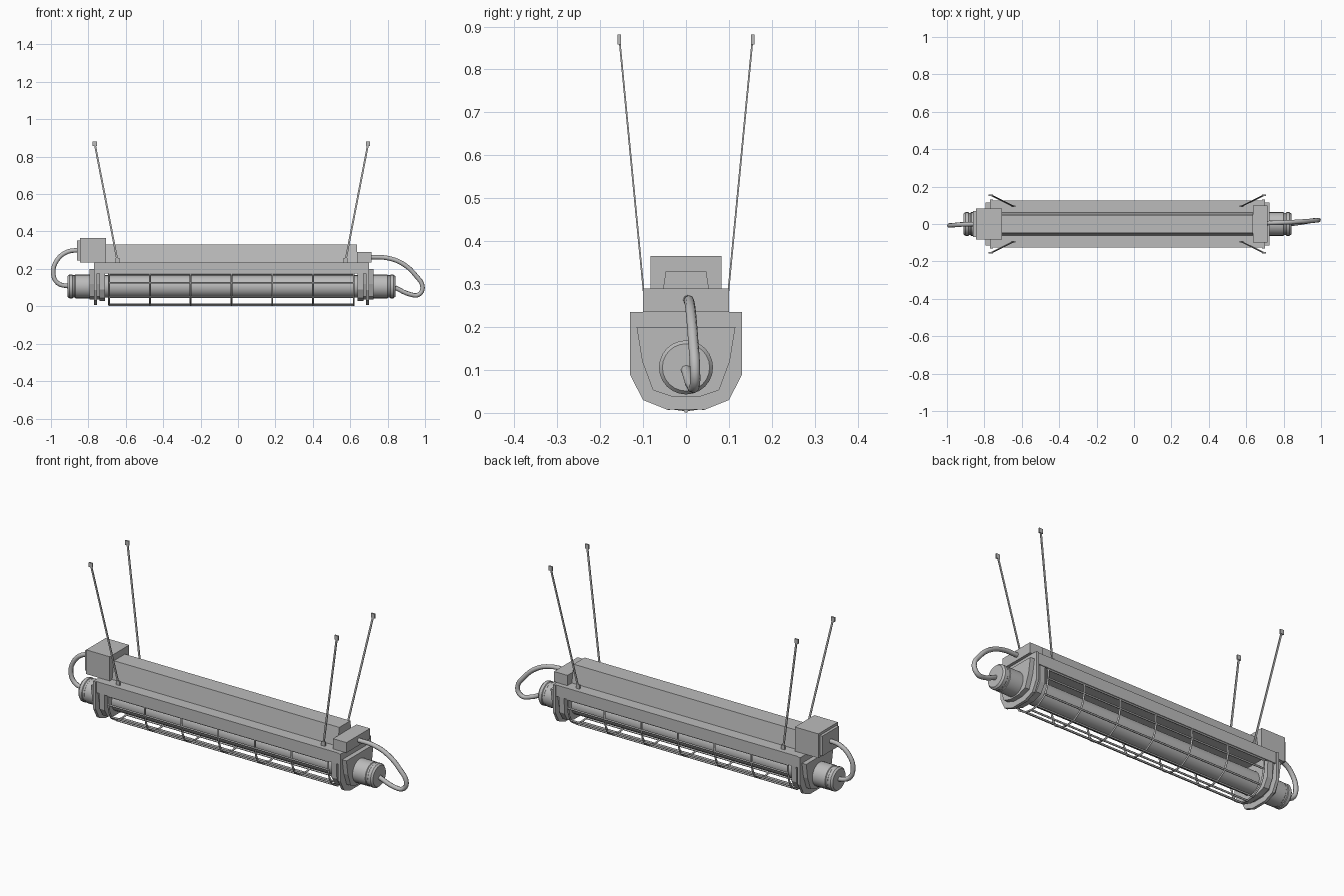
import bpy, bmesh, math
from mathutils import Vector

cube = bpy.data.objects.get("Cube")
if cube:
    bpy.data.objects.remove(cube, do_unlink=True)

grey = bpy.data.materials.new("plain grey")
grey.use_nodes = True
COLOUR = (0.5, 0.5, 0.5, 1)
grey.diffuse_color = COLOUR
grey.node_tree.nodes["Principled BSDF"].inputs["Base Color"].default_value = COLOUR

MID = -0.035    # centre of the lamp body along x
AXIS = 0.106    # height of the tube axis


def finish(name, bm):
    bmesh.ops.recalc_face_normals(bm, faces=bm.faces)
    mesh = bpy.data.meshes.new(name)
    bm.to_mesh(mesh)
    bm.free()
    mesh.materials.append(grey)
    obj = bpy.data.objects.new(name, mesh)
    bpy.context.collection.objects.link(obj)
    return obj


def smooth(obj):
    bpy.ops.object.select_all(action="DESELECT")
    obj.select_set(True)
    bpy.context.view_layer.objects.active = obj
    bpy.ops.object.shade_smooth_by_angle(angle=math.radians(35))


def box(name, x, y, z):
    bm = bmesh.new()
    bmesh.ops.create_cube(bm, size=1)
    for v in bm.verts:
        v.co = [lo + (c + 0.5) * (hi - lo) for c, (lo, hi) in zip(v.co, (x, y, z))]
    return finish(name, bm)


def mirrored(half):
    """Closed symmetric (y, z) outline from its +y half."""
    return half + [(-y, z) for y, z in reversed(half) if y > 0]


def extrude(name, outline, x0, x1):
    bm = bmesh.new()
    face = bm.faces.new([bm.verts.new((x0, y, z)) for y, z in outline])
    new = bmesh.ops.extrude_face_region(bm, geom=[face])["geom"]
    for v in new:
        if isinstance(v, bmesh.types.BMVert):
            v.co.x = x1
    return finish(name, bm)


def ring_frame(name, outer, inner, x0, x1):
    """Open frame between two matching (y, z) paths."""
    return extrude(name, outer + inner[::-1], x0, x1)


def lathe(name, profile, sides=24):
    """Spin (x, radius) pairs around the tube axis."""
    bm = bmesh.new()
    rings = []
    for x, r in profile:
        rings.append([bm.verts.new((x, r * math.cos(a), AXIS + r * math.sin(a)))
                      for a in (math.tau * i / sides for i in range(sides))])
    for a, b in zip(rings, rings[1:]):
        for i in range(sides):
            j = (i + 1) % sides
            bm.faces.new((a[i], a[j], b[j], b[i]))
    bm.faces.new(rings[0])
    bm.faces.new(rings[-1])
    obj = finish(name, bm)
    smooth(obj)


def wire(name, points, radius, curved=False):
    curve = bpy.data.curves.new(name, "CURVE")
    curve.dimensions = "3D"
    curve.bevel_depth = radius
    curve.bevel_resolution = 2 if curved else 1
    curve.resolution_u = 4
    curve.use_fill_caps = True
    if curved:
        spline = curve.splines.new("BEZIER")
        spline.bezier_points.add(len(points) - 1)
        for p, co in zip(spline.bezier_points, points):
            p.co = co
            p.handle_left_type = p.handle_right_type = "AUTO"
    else:
        spline = curve.splines.new("POLY")
        spline.points.add(len(points) - 1)
        for p, co in zip(spline.points, points):
            p.co = (*co, 1)
    curve.materials.append(grey)
    obj = bpy.data.objects.new(name, curve)
    bpy.context.collection.objects.link(obj)


# Housing: inverted tray, open underneath
shell = mirrored([(0.125, 0.235), (0.125, 0.175)])
hollow = mirrored([(0.115, 0.215), (0.115, 0.175)])
ring_frame("housing", shell[1::-1] + shell[:1:-1], hollow[1::-1] + hollow[:1:-1], -0.765, 0.695)

# Ballast channel and junction boxes on top
extrude("top_channel", mirrored([(0.062, 0.235), (0.047, 0.33)]), -0.71, 0.635)
box("junction_box", (-0.845, -0.705), (-0.083, 0.083), (0.235, 0.365))
box("junction_cover", (-0.86, -0.845), (-0.07, 0.07), (0.245, 0.352))
box("connector_box", (0.635, 0.715), (-0.1, 0.1), (0.235, 0.29))

# End frames, collars and end plates
plate = mirrored([(0.13, 0.235), (0.13, 0.088), (0.1, 0.03), (0.045, 0.008)])
collar = mirrored([(0.122, 0.2), (0.118, 0.09), (0.092, 0.045), (0.04, 0.028)])
end = mirrored([(0.115, 0.2), (0.102, 0.12), (0.077, 0.053), (0.03, 0.037)])
for side, name in ((-1, "right"), (1, "left")):
    def at(d):
        return MID + side * d
    extrude(name + "_end_flange", plate, at(0.72), at(0.735))
    extrude(name + "_collar", collar, at(0.675), at(0.705))
    extrude(name + "_inner_neck", end, at(0.70), at(0.725))
    extrude(name + "_end_plate", end, at(0.735), at(0.76))
    lathe(name + "_tube_cap", [(at(0.755), 0.063), (at(0.835), 0.063), (at(0.838), 0.06),
                               (at(0.848), 0.06), (at(0.851), 0.063), (at(0.867), 0.063),
                               (at(0.876), 0.055)])

# Lamp tube
lathe("lamp_tube", [(MID - 0.68, 0.06), (MID + 0.68, 0.06)])

# Wire guard: hoops and long rods
hoop = [(0.118, 0.185), (0.118, 0.125), (0.108, 0.08), (0.09, 0.043),
        (0.045, 0.014), (0, 0.008)]
hoop += [(-y, z) for y, z in hoop[-2::-1]]
for i in range(7):
    x = MID + (i - 3) * 0.218
    wire(f"guard_hoop_{i + 1}", [(x, y, z) for y, z in hoop], 0.005)
for y, z in ((0.118, 0.172), (0.118, 0.125), (0.094, 0.05), (0.04, 0.011)):
    for s in (-1, 1):
        wire("guard_rod", [(MID - 0.658, s * y, z), (MID + 0.658, s * y, z)], 0.005)
wire("guard_bottom_rod", [(MID - 0.658, 0, 0.005), (MID + 0.658, 0, 0.005)], 0.005)

# Hangers: flat straps with a clip at either end
for sx in (-1, 1):
    for sy in (-1, 1):
        low = Vector((MID + sx * 0.61, sy * 0.095, 0.245))
        high = Vector((MID + sx * 0.731, sy * 0.155, 0.87))
        for name, p in (("hanger_foot", low), ("hanger_clip", high)):
            box(name, (p.x - 0.011, p.x + 0.011), (p.y - 0.004, p.y + 0.004),
                (p.z - 0.012, p.z + 0.012))
        strap = box("hanger_strap", (-0.005, 0.005), (-0.002, 0.002), (0, 1))
        for v in strap.data.vertices:
            t = v.co.z
            v.co = low.lerp(high, t) + Vector((v.co.x, v.co.y, 0))

# Power cables looping from the boxes to the tube caps
wire("right_cable", [(-0.85, 0, 0.3), (-0.91, -0.002, 0.292), (-0.965, -0.006, 0.25),
                     (-0.988, -0.008, 0.18), (-0.965, -0.006, 0.125),
                     (-0.90, 0, AXIS)], 0.012, True)
wire("left_cable", [(0.71, 0.005, 0.263), (0.8, 0.008, 0.258), (0.88, 0.012, 0.228),
                    (0.95, 0.017, 0.165), (0.987, 0.021, 0.1), (0.965, 0.02, 0.062),
                    (0.92, 0.012, 0.064), (0.84, 0, 0.1)], 0.012, True)
